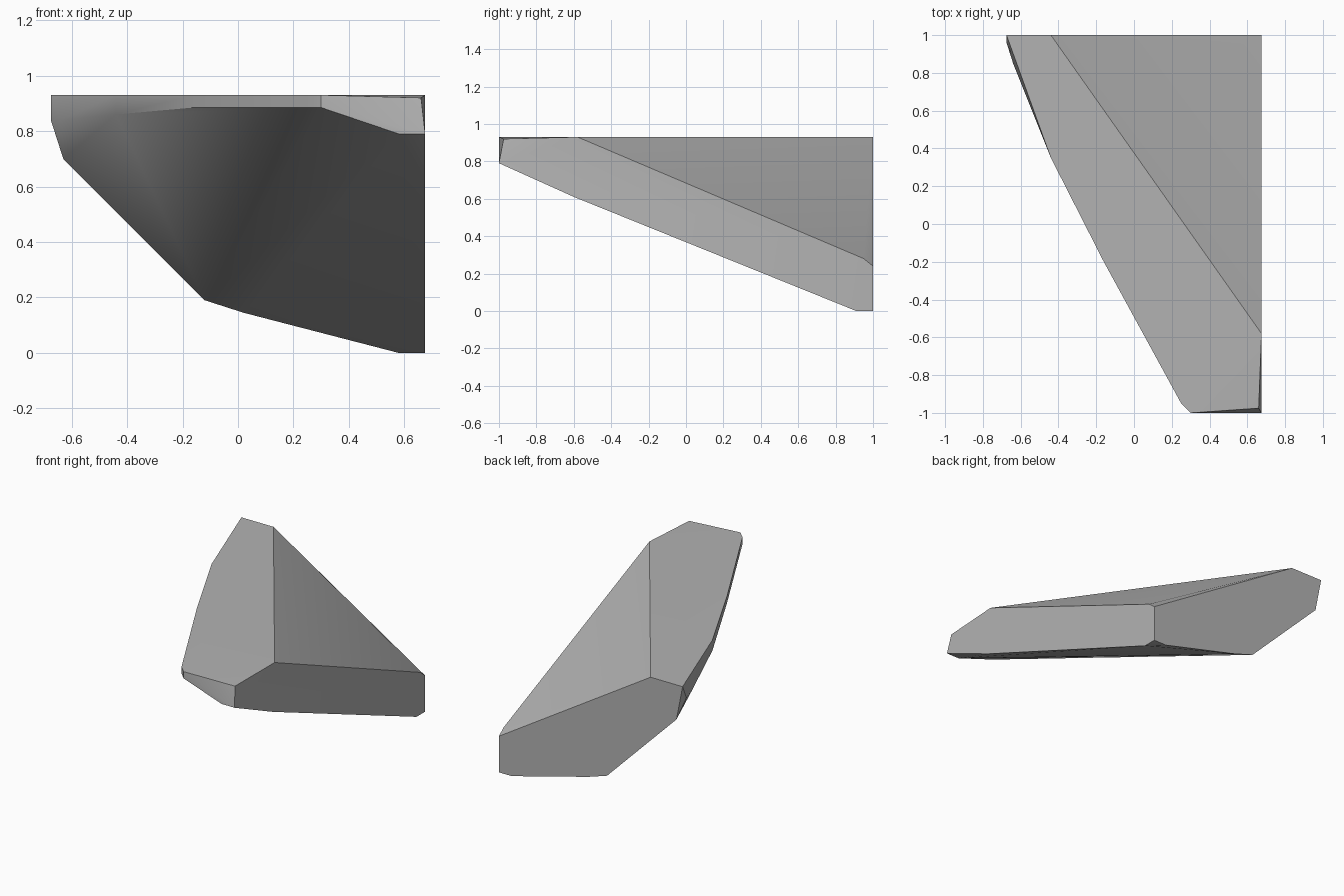
import bpy
import bmesh
import math

# Remove the default object if it is present
default_object = bpy.data.objects.get("Cube")
if default_object:
    bpy.data.objects.remove(default_object, do_unlink=True)

SIDE, BACK, TOP = 0.675, 1.0, 0.93


def make_material(name, colour):
    material = bpy.data.materials.new(name)
    material.use_nodes = True
    material.diffuse_color = colour
    shader = next(n for n in material.node_tree.nodes if n.type == "BSDF_PRINCIPLED")
    shader.inputs["Base Color"].default_value = colour
    shader.inputs["Roughness"].default_value = 0.8
    return material


def build_hull(name, points, material):
    """Wrap a convex skin round the outlines and merge its flat areas."""
    bm = bmesh.new()
    for point in points:
        bm.verts.new(point)
    bmesh.ops.remove_doubles(bm, verts=bm.verts, dist=0.001)
    hull = bmesh.ops.convex_hull(bm, input=list(bm.verts))
    loose = {item for item in hull["geom_interior"] + hull["geom_unused"]
             if isinstance(item, bmesh.types.BMVert)}
    bmesh.ops.delete(bm, geom=list(loose), context="VERTS")
    bmesh.ops.dissolve_limit(bm, angle_limit=math.radians(1),
                             verts=list(bm.verts), edges=list(bm.edges))
    bmesh.ops.recalc_face_normals(bm, faces=list(bm.faces))
    mesh = bpy.data.meshes.new(name)
    bm.to_mesh(mesh)
    bm.free()
    mesh.materials.append(material)
    stone = bpy.data.objects.new(name, mesh)
    bpy.context.collection.objects.link(stone)
    return stone


# Broken back face, as x and z
back_outline = [(-0.63, 0.70), (-0.12, 0.19), (0.02, 0.145), (0.58, 0), (SIDE, 0), (SIDE, 0.24)]

# Broken side face, as y and z
side_outline = [(-1, 0.79), (-0.6, 0.61), (-0.4, 0.53), (0.91, 0), (0.95, 0.28), (-0.58, TOP)]

# Flat top, as x and y
top_outline = [(-SIDE, BACK), (-0.44, 0.35), (-0.16, -0.2), (0.25, -0.95), (0.3, -1), (-0.44, BACK)]

# Lower edge of the thin rim and the worn front corner
rim = [(-SIDE, 0.96, 0.84), (-0.64, 0.85, 0.84), (-0.44, 0.35, 0.86), (-0.16, -0.2, 0.885),
       (0.25, -0.95, 0.885), (0.3, -1, 0.885), (0.58, -1, 0.79)]
worn_corner = [(0.66, -0.975, 0.92)]

points = [(x, BACK, z) for x, z in back_outline]
points += [(SIDE, y, z) for y, z in side_outline]
points += [(x, y, TOP) for x, y in top_outline]
points += rim + worn_corner

# Rock fragment with soft shading across its shallow facets
grey_stone = make_material("grey_stone", (0.45, 0.45, 0.45, 1))
fragment = build_hull("rock_fragment", points, grey_stone)
bpy.ops.object.select_all(action="DESELECT")
fragment.select_set(True)
bpy.context.view_layer.objects.active = fragment
bpy.ops.object.shade_smooth_by_angle(angle=math.radians(30))
